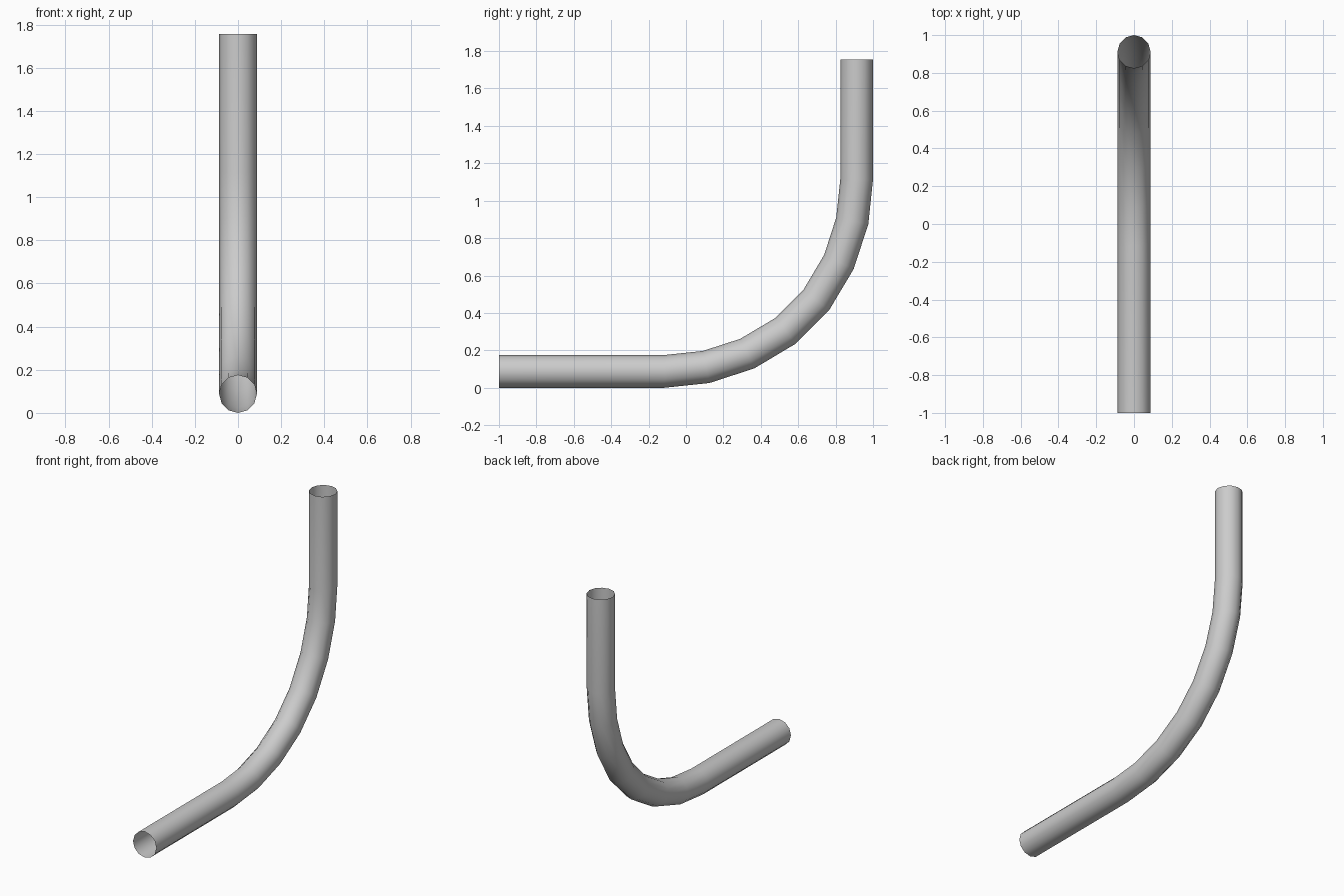
import bpy, bmesh, math

if "Cube" in bpy.data.objects:
    bpy.data.objects.remove(bpy.data.objects["Cube"])

SIDES, RADIUS = 12, 0.0875
BASE, BACK, TOP = 0.0875, 0.9125, 1.755

# Half of the bend: (distance to corner, offset from straight run, ring angle)
half = [(1.028, 0.0, 0), (0.805, 0.0235, 11.5), (0.585, 0.095, 25.5), (0.380, 0.217, 37.5)]

# Centre line in the YZ plane: horizontal run, symmetric bend, vertical run
path = [(-1.0, BASE, 0)]
path += [(BACK - a, BASE + b, ang) for a, b, ang in half]
path += [(BACK - b, BASE + a, 90 - ang) for a, b, ang in reversed(half)]
path.append((BACK, TOP, 90))

# Sweep an open-ended tube along the centre line
bm = bmesh.new()
rings = []
for y, z, ang in path:
    t = math.radians(ang)
    ring = []
    for i in range(SIDES):
        a = 2 * math.pi * i / SIDES
        side, up = RADIUS * math.cos(a), RADIUS * math.sin(a)
        ring.append(bm.verts.new((side, y - up * math.sin(t), z + up * math.cos(t))))
    rings.append(ring)
for r0, r1 in zip(rings, rings[1:]):
    for i in range(SIDES):
        j = (i + 1) % SIDES
        bm.faces.new((r0[i], r0[j], r1[j], r1[i])).smooth = True
bmesh.ops.recalc_face_normals(bm, faces=bm.faces)
# Make sure the normals face out of the tube
bm.normal_update()
f = bm.faces[0]
c = f.calc_center_median()
if f.normal.x * c.x + f.normal.z * (c.z - BASE) < 0:
    bmesh.ops.reverse_faces(bm, faces=bm.faces)

mesh = bpy.data.meshes.new("bent_pipe")
bm.to_mesh(mesh)
bm.free()
pipe = bpy.data.objects.new("bent_pipe", mesh)
bpy.context.collection.objects.link(pipe)
